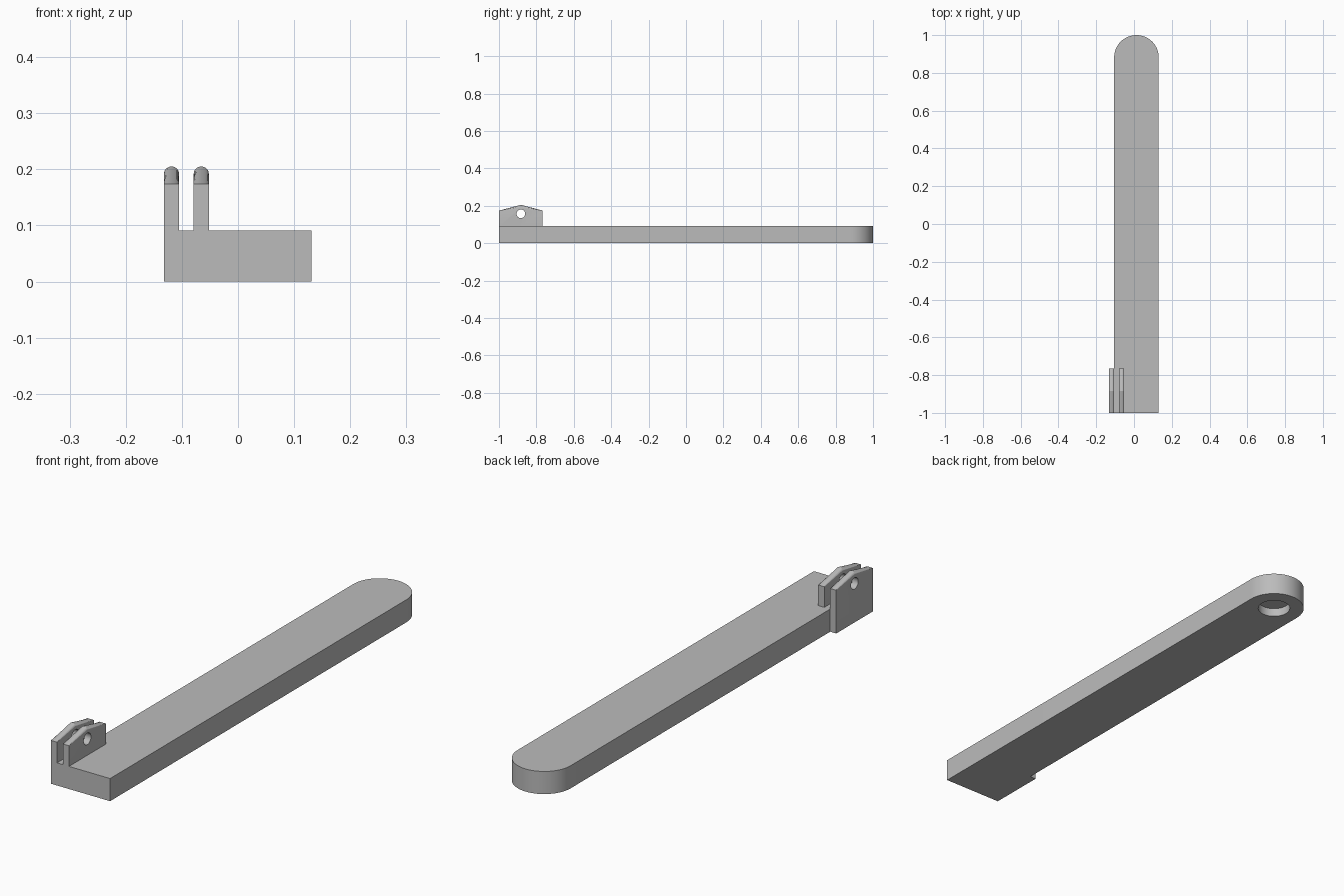
import bpy
import bmesh
from math import cos, sin, pi, radians

cube = bpy.data.objects.get("Cube")
if cube:
    bpy.data.objects.remove(cube, do_unlink=True)

grey = bpy.data.materials.new("plain grey")
grey.use_nodes = True
grey.diffuse_color = (0.5, 0.5, 0.5, 1)
grey.node_tree.nodes["Principled BSDF"].inputs["Base Color"].default_value = (0.5, 0.5, 0.5, 1)


def make_object(name, bm):
    bmesh.ops.recalc_face_normals(bm, faces=bm.faces)
    mesh = bpy.data.meshes.new(name)
    bm.to_mesh(mesh)
    bm.free()
    mesh.materials.append(grey)
    obj = bpy.data.objects.new(name, mesh)
    bpy.context.collection.objects.link(obj)
    return obj


def drill(obj, radius, depth, location, rotation=(0, 0, 0)):
    """Cut a round hole, then shade the curved faces smooth."""
    bpy.ops.mesh.primitive_cylinder_add(vertices=48, radius=radius, depth=depth,
                                        location=location, rotation=rotation)
    cutter = bpy.context.object
    cutter.hide_render = True
    cutter.data.materials.append(grey)
    mod = obj.modifiers.new("hole", 'BOOLEAN')
    mod.operation = 'DIFFERENCE'
    mod.solver = 'EXACT'
    mod.object = cutter
    bpy.ops.object.select_all(action='DESELECT')
    obj.select_set(True)
    bpy.context.view_layer.objects.active = obj
    bpy.ops.object.modifier_apply(modifier=mod.name)
    bpy.data.objects.remove(cutter, do_unlink=True)
    bpy.ops.object.shade_smooth_by_angle(angle=radians(20))


LEFT, RIGHT, BAR_TOP = 0.131, -0.105, 0.091
MID = (LEFT + RIGHT) / 2
ROUND = (LEFT - RIGHT) / 2
END_Y = 1 - ROUND

# Long bar with a square front and a half-round back
bm = bmesh.new()
outline = [(RIGHT, -1), (LEFT, -1)]
outline += [(MID + ROUND * cos(pi * i / 32), END_Y + ROUND * sin(pi * i / 32))
            for i in range(33)]
base = bm.faces.new([bm.verts.new((x, y, 0)) for x, y in outline])
raised = bmesh.ops.extrude_face_region(bm, geom=[base])["geom"]
bmesh.ops.translate(bm, vec=(0, 0, BAR_TOP),
                    verts=[v for v in raised if isinstance(v, bmesh.types.BMVert)])
bar = make_object("bar", bm)

# Blind socket in the underside of the rounded end
drill(bar, 0.063, 0.07, (MID, END_Y, 0))

# Hinge lugs: flat shoulders rising to a rounded crest
THICK, STEPS = 0.027, 16
SHOULDER, PEAK = 0.174, 0.205
FRONT, BACK = -1, -0.766
CREST = (FRONT + BACK) / 2


def lug(name, x0, bottom):
    bm = bmesh.new()
    half = THICK / 2
    rings = []
    for y, crest in ((FRONT, False), (CREST, True), (BACK, False)):
        points = [(x0, bottom)]
        for i in range(STEPS + 1):
            a = pi * i / STEPS
            z = PEAK - half + half * sin(a) if crest else SHOULDER
            points.append((x0 + half - half * cos(a), z))
        points.append((x0 + THICK, bottom))
        rings.append([bm.verts.new((x, y, z)) for x, z in points])
    for a, b in zip(rings, rings[1:]):
        for i in range(len(a)):
            j = (i + 1) % len(a)
            bm.faces.new((a[i], a[j], b[j], b[i]))
    bm.faces.new(rings[0])
    bm.faces.new(rings[-1])
    obj = make_object(name, bm)
    # Pin hole through the lug
    drill(obj, 0.023, 0.1, (x0 + half, CREST, 0.157), (0, pi / 2, 0))


lug("outer_lug", -0.132, 0)
lug("inner_lug", -0.079, BAR_TOP)
